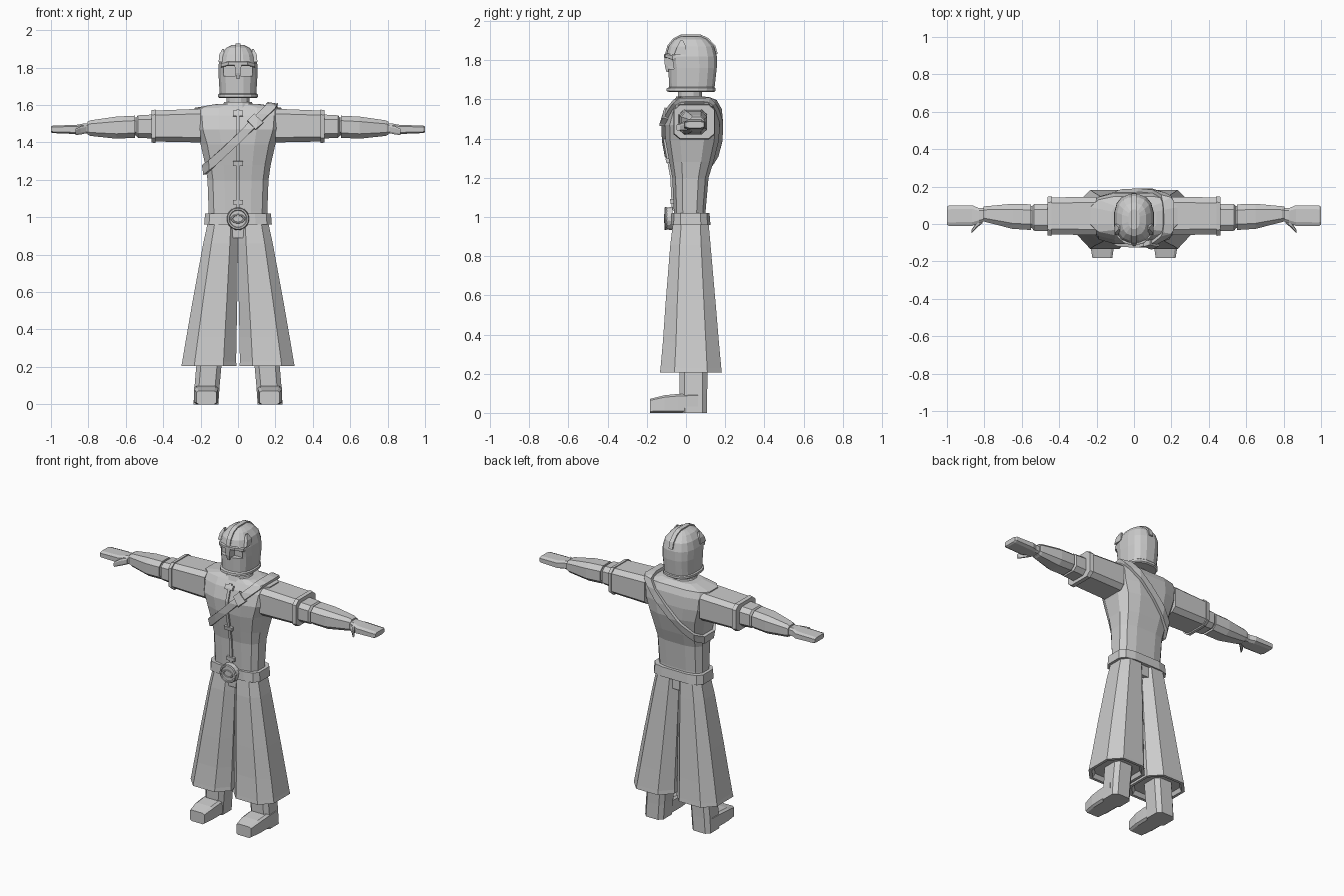
import bpy, bmesh, math
from mathutils import Vector

grey = bpy.data.materials.new("plain_grey")
grey.diffuse_color = (0.6, 0.6, 0.6, 1)


def finish(bm, name):
    bmesh.ops.recalc_face_normals(bm, faces=bm.faces)
    me = bpy.data.meshes.new(name)
    bm.to_mesh(me)
    bm.free()
    me.materials.append(grey)
    ob = bpy.data.objects.new(name, me)
    bpy.context.collection.objects.link(ob)
    return ob


def section(n, p):
    """Unit superellipse with flat sides, reaching +-1 on both axes."""
    pts = []
    for i in range(n):
        a = 2 * math.pi * (i + 0.5) / n
        c, s = math.cos(a), math.sin(a)
        pts.append((math.copysign(abs(c) ** (2 / p), c), math.copysign(abs(s) ** (2 / p), s)))
    mu, mv = max(u for u, v in pts), max(v for u, v in pts)
    return [(u / mu, v / mv) for u, v in pts]


def loft(name, rings, axis="z", n=8, p=3, side=1):
    """rings: (position, a0, a1, b0, b1) bounds of each cross-section."""
    bm = bmesh.new()
    loops = []
    for t, a0, a1, b0, b1 in rings:
        loop = []
        for u, v in section(n, p):
            a = (a0 + a1) / 2 + u * (a1 - a0) / 2
            b = (b0 + b1) / 2 + v * (b1 - b0) / 2
            co = {"z": (a * side, b, t), "x": (t * side, a, b), "y": (a * side, t, b)}[axis]
            loop.append(bm.verts.new(co))
        loops.append(loop)
    for l0, l1 in zip(loops, loops[1:]):
        for i in range(n):
            j = (i + 1) % n
            bm.faces.new((l0[i], l0[j], l1[j], l1[i]))
    bm.faces.new(loops[0])
    bm.faces.new(loops[-1])
    return finish(bm, name)


def box(name, x0, x1, y0, y1, z0, z1):
    bm = bmesh.new()
    bmesh.ops.create_cube(bm, size=1)
    for v in bm.verts:
        v.co = Vector(((x0 + x1) / 2 + v.co.x * (x1 - x0), (y0 + y1) / 2 + v.co.y * (y1 - y0),
                       (z0 + z1) / 2 + v.co.z * (z1 - z0)))
    return finish(bm, name)


def wrap(name, source, planes, thickness):
    """Cut a patch out of a surface between planes (point, outward normal) and thicken it."""
    bm = bmesh.new()
    bm.from_mesh(source.data)
    for co, no in planes:
        bmesh.ops.bisect_plane(bm, geom=bm.verts[:] + bm.edges[:] + bm.faces[:],
                               plane_co=co, plane_no=no, clear_outer=True)
    me = bpy.data.meshes.new(name)
    bm.to_mesh(me)
    bm.free()
    ob = bpy.data.objects.new(name, me)
    bpy.context.collection.objects.link(ob)
    mod = ob.modifiers.new("thickness", "SOLIDIFY")
    mod.thickness, mod.offset = thickness, 1
    mod.use_even_offset = True
    return ob


def front_patch(name, source, half, z0, z1, thickness):
    return wrap(name, source, [((half, 0, 0), (1, 0, 0)), ((-half, 0, 0), (-1, 0, 0)),
                               ((0, 0, z1), (0, 0, 1)), ((0, 0, z0), (0, 0, -1)),
                               ((0, 0, 0), (0, 1, 0))], thickness)


def ring(name, r_major, r_minor, loc, sx=1.0, sz=1.0, n=16):
    bpy.ops.mesh.primitive_torus_add(major_radius=r_major, minor_radius=r_minor, major_segments=n,
                                     minor_segments=6, location=loc, rotation=(math.pi / 2, 0, 0))
    ob = bpy.context.object
    ob.name = name
    ob.scale = (sx, sz, 1)
    ob.data.materials.append(grey)
    return ob


# Coat body
torso = loft("coat_body", [
    (0.89, -0.15, 0.15, -0.06, 0.105), (1.03, -0.157, 0.157, -0.062, 0.10),
    (1.20, -0.163, 0.163, -0.07, 0.115), (1.28, -0.175, 0.175, -0.085, 0.14),
    (1.39, -0.20, 0.20, -0.105, 0.168), (1.47, -0.228, 0.228, -0.108, 0.172),
    (1.545, -0.235, 0.235, -0.085, 0.165), (1.585, -0.232, 0.232, -0.06, 0.148),
    (1.605, -0.12, 0.12, -0.045, 0.11)], n=12, p=3.2)

# Front placket and clasps
front_patch("placket", torso, 0.009, 1.03, 1.57, 0.01)
for z in (1.08, 1.29, 1.55):
    front_patch("clasp", torso, 0.028, z - 0.012, z + 0.012, 0.016)

# Diagonal shoulder strap around the chest
nrm = Vector((-0.38, 0, 0.40)).normalized()
mid = Vector((0.0, 0, 1.42))
wrap("shoulder_strap", torso, [(mid + nrm * 0.022, nrm), (mid - nrm * 0.022, -nrm)], 0.018)
along = Vector((0.40, 0, 0.38)).normalized()
c = Vector((0.09, 0, 1.505))
wrap("strap_buckle", torso, [(c + nrm * 0.032, nrm), (c - nrm * 0.032, -nrm),
                             (c + along * 0.025, along), (c - along * 0.025, -along),
                             ((0, 0, 0), (0, 1, 0))], 0.027)

# Belt and round buckle
loft("belt", [(0.96, -0.181, 0.181, -0.078, 0.125), (1.02, -0.176, 0.176, -0.075, 0.12)], n=12, p=4)
loft("buckle_plate", [(-0.105, -0.054, 0.054, 0.938, 1.046), (-0.07, -0.06, 0.06, 0.932, 1.052)],
     axis="y", n=16, p=2)
ring("buckle_rim", 0.052, 0.008, (0, -0.104, 0.992))
ring("buckle_ring", 0.03, 0.006, (0, -0.106, 0.992), 1.1, 0.7)

# Collar and neck
loft("collar", [(1.585, -0.085, 0.085, -0.06, 0.10), (1.615, -0.075, 0.075, -0.05, 0.09)], n=12, p=2.2)
loft("neck", [(1.59, -0.062, 0.062, -0.04, 0.082), (1.66, -0.062, 0.062, -0.04, 0.082)], n=12, p=2)

# Helmet with cut eye openings
helmet = loft("helmet", [
    (1.637, -0.098, 0.098, -0.085, 0.142), (1.643, -0.106, 0.106, -0.10, 0.15),
    (1.657, -0.106, 0.106, -0.098, 0.15), (1.662, -0.098, 0.098, -0.086, 0.146),
    (1.76, -0.104, 0.104, -0.09, 0.157), (1.82, -0.103, 0.103, -0.102, 0.157),
    (1.87, -0.09, 0.09, -0.088, 0.143), (1.905, -0.064, 0.064, -0.06, 0.11),
    (1.922, -0.03, 0.03, -0.025, 0.075)], n=16, p=2.6)
for s in (-1, 1):
    cut = box("eye_cutter", min(s * 0.014, s * 0.078), max(s * 0.014, s * 0.078),
              -0.2, -0.055, 1.755, 1.81)
    cut.hide_render = True
    cut.hide_viewport = True
    cut.display_type = "WIRE"
    mod = helmet.modifiers.new("eye", "BOOLEAN")
    mod.operation, mod.object, mod.solver = "DIFFERENCE", cut, "EXACT"
    # Brow plate and corner point
    loft("brow", [(0.0, -0.112, -0.07, 1.812, 1.832), (0.05, -0.106, -0.06, 1.812, 1.834),
                  (0.09, -0.07, -0.03, 1.80, 1.826)], axis="x", p=5, side=s)
    loft("brow_point", [(1.83, 0.078, 0.104, -0.06, 0.0), (1.87, 0.075, 0.10, -0.045, 0.0),
                        (1.90, 0.076, 0.084, -0.03, -0.015)], n=4, p=2, side=s)
loft("nose_guard", [(1.74, -0.008, 0.008, -0.10, -0.07), (1.77, -0.014, 0.014, -0.108, -0.07),
                    (1.83, -0.02, 0.02, -0.112, -0.07)], n=4, p=2)

# Crest over the crown
wrap("helmet_crest", helmet, [((0.014, 0, 0), (1, 0, 0)), ((-0.014, 0, 0), (-1, 0, 0)),
                              ((0, 0, 1.83), (0, 0, -1))], 0.008)

for s in (-1, 1):
    # Wide sleeve with cuff
    loft("sleeve", [(0.20, -0.06, 0.145, 1.40, 1.58), (0.45, -0.055, 0.142, 1.405, 1.57)],
         axis="x", p=5, side=s)
    loft("sleeve_cuff", [(0.44, -0.064, 0.149, 1.396, 1.576), (0.463, -0.06, 0.145, 1.40, 1.572)],
         axis="x", p=5, side=s)
    # Under-sleeve and bracer
    loft("under_sleeve", [(0.44, -0.038, 0.108, 1.42, 1.55), (0.535, -0.036, 0.106, 1.425, 1.545),
                          (0.545, -0.022, 0.095, 1.437, 1.533), (0.57, -0.022, 0.095, 1.437, 1.533)],
         axis="x", p=3.5, side=s)
    loft("bracer", [(0.55, -0.032, 0.105, 1.425, 1.543), (0.65, -0.026, 0.108, 1.42, 1.538),
                    (0.79, 0.01, 0.095, 1.435, 1.518), (0.805, 0.015, 0.092, 1.442, 1.51)],
         axis="x", p=3, side=s)
    # Hand and thumb
    loft("hand", [(0.78, 0.02, 0.085, 1.448, 1.502), (0.83, 0.005, 0.085, 1.447, 1.50),
                  (0.865, -0.01, 0.10, 1.445, 1.494), (0.99, -0.01, 0.098, 1.45, 1.49),
                  (1.0, -0.004, 0.092, 1.455, 1.486)], axis="x", p=4, side=s)
    loft("thumb", [(0.81, 0.005, 0.03, 1.45, 1.492), (0.842, -0.022, 0.01, 1.442, 1.486),
                   (0.868, -0.05, -0.03, 1.44, 1.472)], axis="x", p=3, side=s)
    # Flared skirt half
    loft("skirt_half", [(0.97, 0.0, 0.162, -0.066, 0.115), (0.86, 0.0, 0.186, -0.08, 0.125),
                        (0.55, 0.004, 0.243, -0.105, 0.152), (0.36, 0.008, 0.276, -0.118, 0.168),
                        (0.23, 0.01, 0.298, -0.13, 0.18), (0.205, 0.008, 0.303, -0.133, 0.183),
                        (0.205, 0.025, 0.285, -0.115, 0.165), (0.23, 0.035, 0.275, -0.10, 0.155)],
         n=8, p=2.8, side=s)
    # Boot shaft and foot
    loft("boot_shaft", [(0.0, 0.105, 0.238, -0.03, 0.108), (0.10, 0.098, 0.232, -0.032, 0.108),
                        (0.30, 0.08, 0.215, -0.035, 0.112)], n=8, p=4, side=s)
    loft("boot_foot", [(0.06, 0.108, 0.236, 0.0, 0.10), (-0.04, 0.105, 0.236, 0.0, 0.097),
                       (-0.11, 0.106, 0.234, 0.0, 0.09), (-0.183, 0.116, 0.222, 0.0, 0.072)],
         axis="y", n=8, p=7, side=s)
